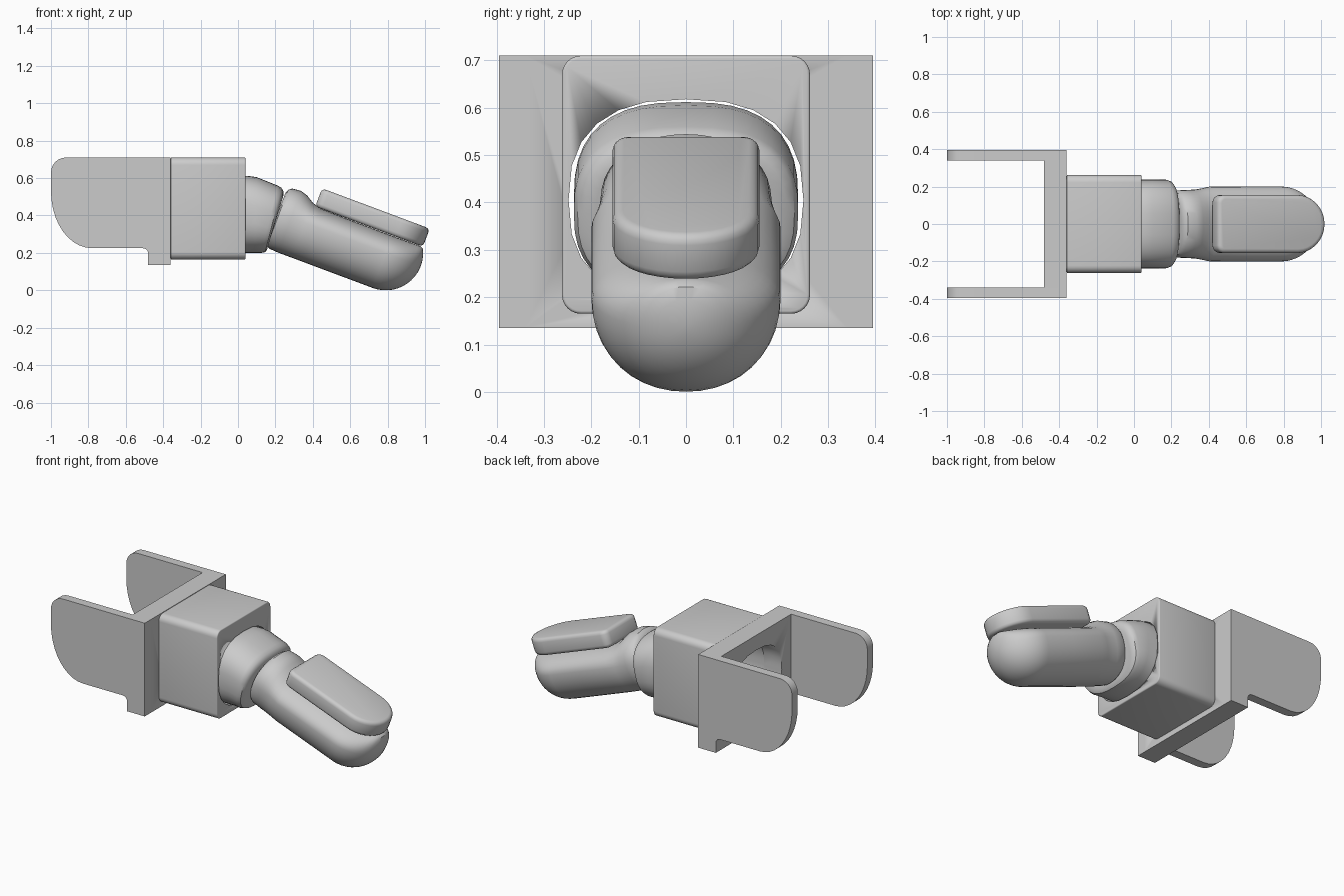
import bpy, bmesh
from math import sin, cos, pi, radians, sqrt
from mathutils import Vector

cube = bpy.data.objects.get("Cube")
if cube:
    bpy.data.objects.remove(cube, do_unlink=True)


def finish(name, bm, bevel=0, smooth=True):
    bmesh.ops.recalc_face_normals(bm, faces=bm.faces)
    mesh = bpy.data.meshes.new(name)
    bm.to_mesh(mesh)
    bm.free()
    ob = bpy.data.objects.new(name, mesh)
    bpy.context.collection.objects.link(ob)
    bpy.ops.object.select_all(action='DESELECT')
    ob.select_set(True)
    bpy.context.view_layer.objects.active = ob
    if bevel:
        mod = ob.modifiers.new("Bevel", 'BEVEL')
        mod.width, mod.segments, mod.angle_limit = bevel, 3, radians(40)
        bpy.ops.object.modifier_apply(modifier=mod.name)
    if smooth:
        bpy.ops.object.shade_smooth_by_angle(angle=radians(35))
    return ob


def prism(name, points, offset, bevel=0):
    """Extrude a closed outline along an offset."""
    bm = bmesh.new()
    face = bm.faces.new([bm.verts.new(p) for p in points])
    res = bmesh.ops.extrude_face_region(bm, geom=[face])
    verts = [v for v in res["geom"] if isinstance(v, bmesh.types.BMVert)]
    bmesh.ops.translate(bm, verts=verts, vec=offset)
    if face.is_valid and len(bm.faces) < len(points) + 2:
        bm.faces.new(face.verts)
    return finish(name, bm, bevel)


def arc(cx, cy, r, start, end, steps=6, ry=None):
    """Points of an elliptical arc, angles in degrees."""
    angles = [radians(start + (end - start) * i / steps) for i in range(steps + 1)]
    return [(cx + r * cos(a), cy + (ry or r) * sin(a)) for a in angles]


def loft(name, sections, power, count=40):
    """Skin rings given as (bottom, top, half width, widest fraction)."""
    bm = bmesh.new()
    rings = []
    for low, high, width, mid in sections:
        low, high = Vector(low), Vector(high)
        ring = []
        for i in range(count):
            a = 2 * pi * i / count
            c, s = cos(a), sin(a)
            y = width * abs(c) ** (2 / power) * (1 if c > 0 else -1)
            h = abs(s) ** (2 / power)
            t = mid + h * (1 - mid) if s > 0 else mid - h * mid
            p = low.lerp(high, t)
            ring.append(bm.verts.new((p.x, y, p.y)))
        rings.append(ring)
    for a, b in zip(rings, rings[1:]):
        for i in range(count):
            j = (i + 1) % count
            bm.faces.new((a[i], a[j], b[j], b[i]))
    bm.faces.new(rings[0])
    bm.faces.new(rings[-1])
    return finish(name, bm)


def cut(target, cutter):
    mod = target.modifiers.new("Cut", 'BOOLEAN')
    mod.operation, mod.object, mod.solver = 'DIFFERENCE', cutter, 'EXACT'
    bpy.context.view_layer.objects.active = target
    bpy.ops.object.modifier_apply(modifier=mod.name)


# Yoke: two side plates and a crossbar
side = arc(-.92, .63, .08, 90, 180)
side += arc(-.78, .53, .22, 180, 270, 10, ry=.305)
side += arc(-.51, .195, .03, 90, 0)
side += [(-.48, .135), (-.36, .135), (-.36, .71)]
for label, y in (("right", -.395), ("left", .34)):
    prism(label + "_side_plate", [(x, y, z) for x, z in side], (0, .055, 0))
bar = [(-.48, .135), (-.36, .135), (-.36, .71), (-.48, .71)]
crossbar = prism("crossbar", [(x, -.34, z) for x, z in bar], (0, .68, 0))

# Sleeve with rounded long edges
corners = ((.222, .67, 0), (-.222, .67, 90), (-.222, .205, 180), (.222, .205, 270))
outline = [p for y, z, a in corners for p in arc(y, z, .04, a, a + 90)]
sleeve = prism("sleeve", [(-.36, y, z) for y, z in outline], (.4, 0, 0), .006)

# Socket bored through crossbar and sleeve
bore = loft("socket_cutter", [((x, .192), (x, .618), .248, .5) for x in (-.6, .2)], 2.5, 24)
cut(crossbar, bore)
cut(sleeve, bore)
bpy.data.objects.remove(bore, do_unlink=True)

# Knuckle collar, tilted at its outer end
loft("knuckle_collar", [
    ((-.08, .2), (-.08, .61), .237, .5),
    ((.05, .2), (.05, .612), .237, .5),
    ((.09, .2), (.1, .605), .237, .5),
    ((.125, .2), (.212, .56), .237, .5),
    ((.145, .204), (.232, .548), .229, .5),
    ((.155, .216), (.243, .53), .212, .5),
    ((.16, .235), (.244, .51), .19, .5)], 2.6)

# Finger frame: u runs along the finger, n away from its underside
TILT = radians(20.5)


def place(u, n):
    return (.79 + u * cos(TILT) + n * sin(TILT), .2 - u * sin(TILT) + n * cos(TILT))


def section(u, low, high, width):
    return (place(u, -low), place(u, high), width, low / (low + high))


# Fingertip body: neck, flat-topped shaft, domed end
body = [section(*s) for s in (
    (-.615, .17, .11, .15), (-.607, .188, .132, .17), (-.59, .197, .147, .18),
    (-.54, .2, .152, .182), (-.5, .2, .14, .184), (-.46, .2, .115, .19),
    (-.41, .2, .1, .2), (-.2, .2, .098, .2))]
for i in range(12):
    a = radians(i * 7.9)
    r = .2 * cos(a)
    body.append(section(.2 * sin(a), r, min(.098, r), r))
loft("fingertip_body", body, 2.1)

# Pad along the top of the fingertip
pad = arc(.02, 0, .155, -90, 90, 16)
pad += arc(-.40, .115, .04, 90, 180, 4) + arc(-.40, -.115, .04, 180, 270, 4)


def lift(u, v, n):
    x, z = place(u, n)
    return Vector((x, v, z))


prism("fingertip_pad", [lift(u, v, .1) for u, v in pad],
      lift(0, 0, .204) - lift(0, 0, .1), .022)
